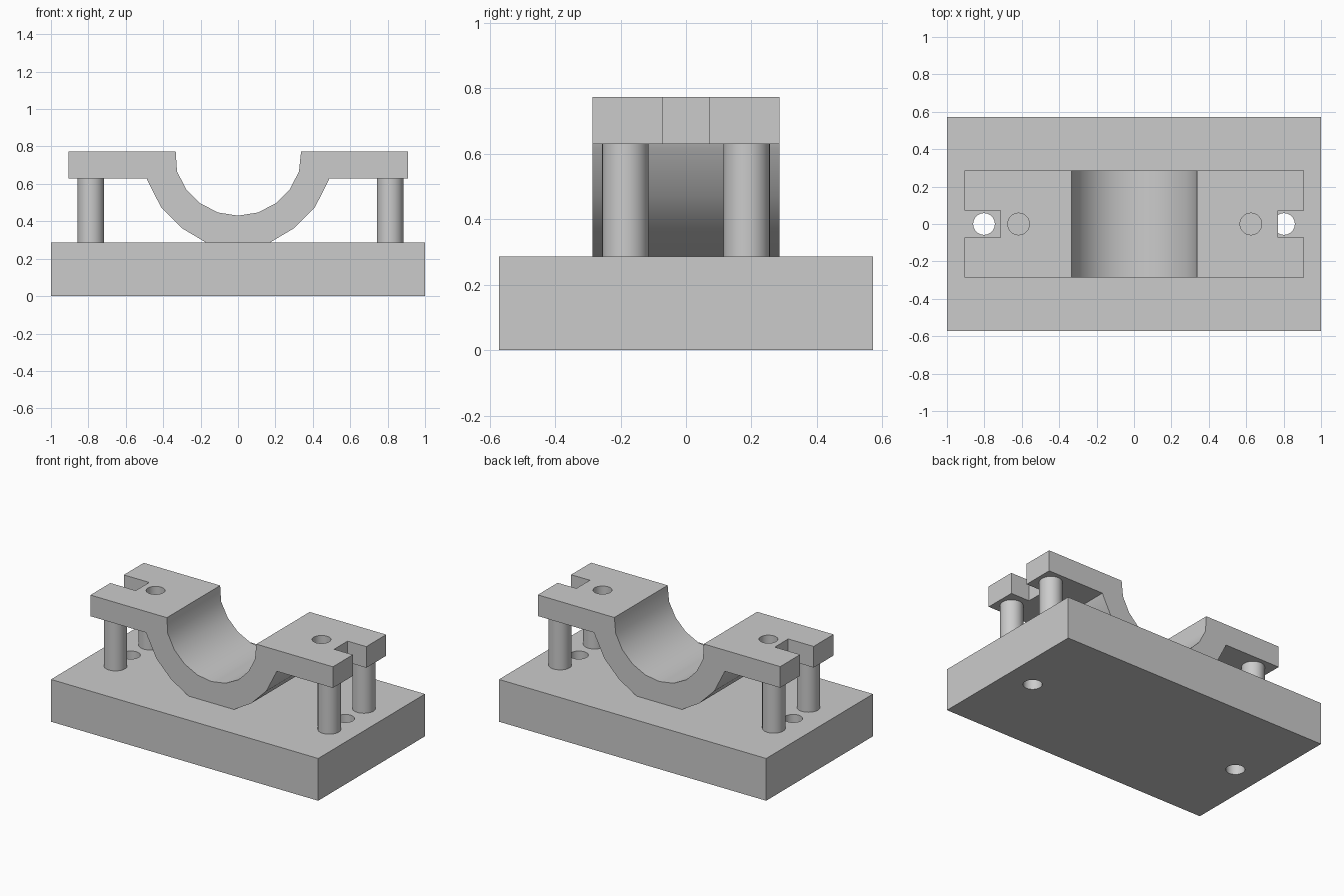
import bpy, bmesh, math

if "Cube" in bpy.data.objects:
    bpy.data.objects.remove(bpy.data.objects["Cube"], do_unlink=True)

GREY = (0.6, 0.6, 0.6, 1)
metal = bpy.data.materials.new("plain grey")
metal.use_nodes = True
metal.diffuse_color = GREY
metal.node_tree.nodes["Principled BSDF"].inputs["Base Color"].default_value = GREY

BASE_TOP, FLANGE_LOW, TOP = 0.286, 0.63, 0.773
HALF_DEPTH = 0.285


def finish(obj):
    obj.data.materials.clear()
    obj.data.materials.append(metal)
    bpy.ops.object.select_all(action="DESELECT")
    obj.select_set(True)
    bpy.context.view_layer.objects.active = obj
    bpy.ops.object.shade_smooth_by_angle(angle=math.radians(30))


def box(name, x0, x1, y, z0, z1):
    bpy.ops.mesh.primitive_cube_add(size=1, location=((x0 + x1) / 2, 0, (z0 + z1) / 2))
    obj = bpy.context.object
    obj.name = name
    obj.scale = (x1 - x0, 2 * y, z1 - z0)
    bpy.ops.object.transform_apply(location=False, rotation=False, scale=True)
    return obj


def cylinder(name, x, y, radius, z0, z1):
    bpy.ops.mesh.primitive_cylinder_add(vertices=32, radius=radius, depth=z1 - z0,
                                        location=(x, y, (z0 + z1) / 2))
    obj = bpy.context.object
    obj.name = name
    return obj


def cut(obj, cutters):
    for cutter in cutters:
        mod = obj.modifiers.new("cut", "BOOLEAN")
        mod.operation, mod.solver, mod.object = "DIFFERENCE", "EXACT", cutter
        bpy.context.view_layer.objects.active = obj
        bpy.ops.object.modifier_apply(modifier=mod.name)
        bpy.data.objects.remove(cutter, do_unlink=True)


def arc(radius, steps):
    return [(radius * math.sin(math.radians(18 * s)),
             TOP - radius * math.cos(math.radians(18 * s))) for s in steps]


# Base plate with two bolt holes
base = box("base_plate", -1, 1, 0.571, 0, BASE_TOP)
cut(base, [cylinder("bolt_hole", x, 0, 0.058, -0.1, 0.5) for x in (-0.802, 0.802)])
finish(base)

# Saddle: half-round cradle with a flat flange on each side
outer = [(-0.488, FLANGE_LOW)] + arc(0.508, range(-4, -1))
outer += [(-0.17, BASE_TOP), (0.17, BASE_TOP)] + arc(0.508, range(2, 5)) + [(0.488, FLANGE_LOW)]
inner = [(0.337, TOP)] + arc(0.343, range(4, -5, -1)) + [(-0.333, TOP)]
profile = [(-0.905, FLANGE_LOW)] + outer + [(0.91, FLANGE_LOW), (0.91, TOP)]
profile += inner + [(-0.905, TOP)]

bm = bmesh.new()
face = bm.faces.new([bm.verts.new((x, -HALF_DEPTH, z)) for x, z in profile])
extruded = bmesh.ops.extrude_face_region(bm, geom=[face])["geom"]
bmesh.ops.translate(bm, vec=(0, 2 * HALF_DEPTH, 0),
                    verts=[g for g in extruded if isinstance(g, bmesh.types.BMVert)])
bmesh.ops.recalc_face_normals(bm, faces=bm.faces)
mesh = bpy.data.meshes.new("saddle")
bm.to_mesh(mesh)
bm.free()
saddle = bpy.data.objects.new("saddle", mesh)
bpy.context.collection.objects.link(saddle)

# Open end slots and round holes through the flanges
cut(saddle, [box("left_slot", 0.77, 1.1, 0.072, 0.5, 0.9),
             box("right_slot", -1.1, -0.715, 0.072, 0.5, 0.9),
             cylinder("left_hole", 0.625, 0, 0.058, 0.5, 0.9),
             cylinder("right_hole", -0.617, 0, 0.058, 0.5, 0.9)])
finish(saddle)

# Four support posts between base and flanges
for side, x in (("left", 0.813), ("right", -0.787)):
    for end, y in (("front", -0.185), ("back", 0.185)):
        finish(cylinder(f"{side}_{end}_post", x, y, 0.071, BASE_TOP, FLANGE_LOW))
